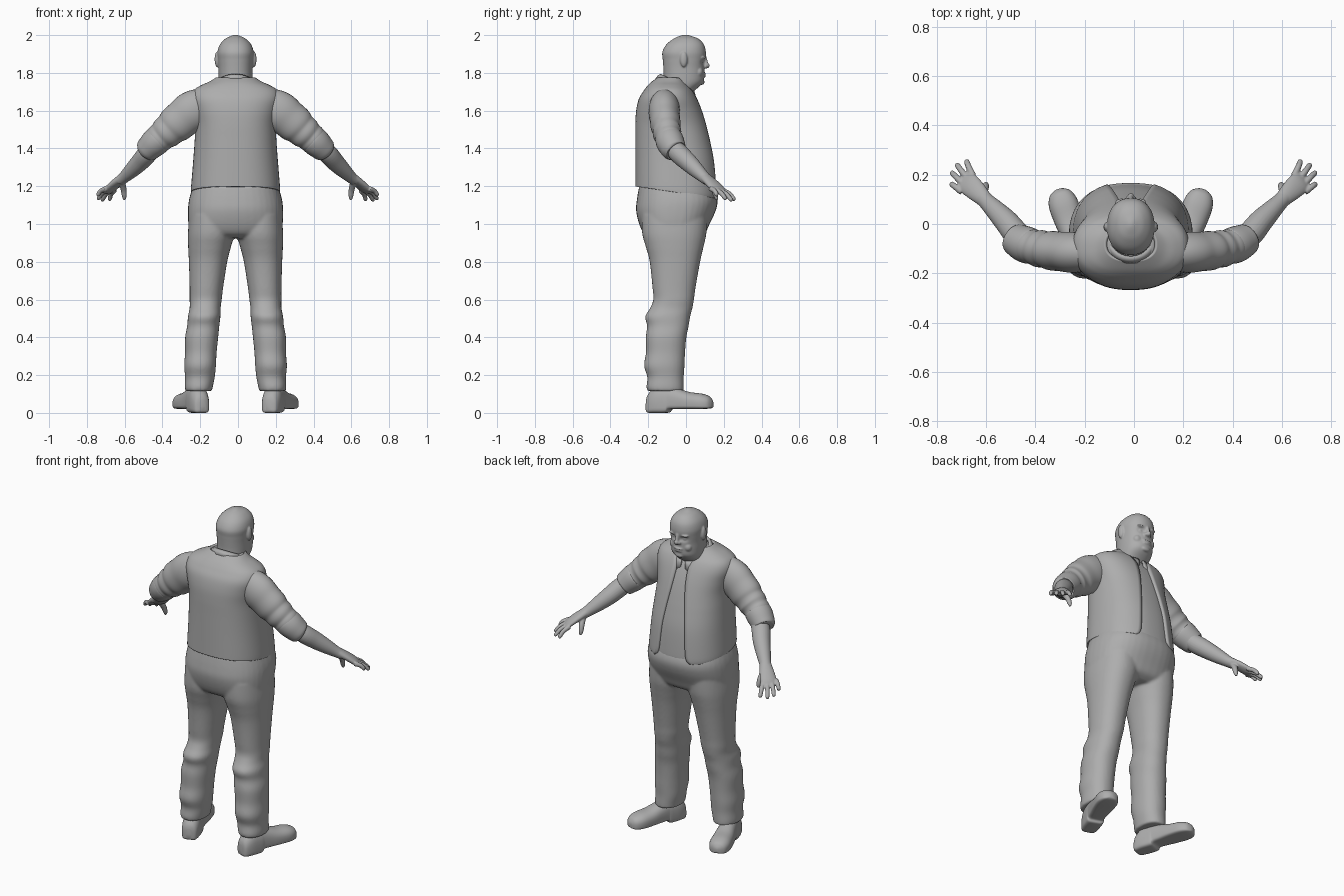
import bpy, bmesh, math
from mathutils import Vector

X0 = -0.013          # body centre line
grey = bpy.data.materials.new("clay grey")
grey.diffuse_color = (0.42, 0.42, 0.42, 1)


def smooth_rows(rows, n=5):
    """Catmull-Rom interpolation of tuples."""
    out = []
    for i in range(len(rows) - 1):
        p0, p1, p2, p3 = rows[max(i - 1, 0)], rows[i], rows[i + 1], rows[min(i + 2, len(rows) - 1)]
        for k in range(n):
            t = k / n
            out.append(tuple(0.5 * (2 * b + (c - a) * t + (2 * a - 5 * b + 4 * c - d) * t * t
                       + (3 * b - a - 3 * c + d) * t ** 3) for a, b, c, d in zip(p0, p1, p2, p3)))
    out.append(tuple(rows[-1]))
    return out


def sup(v, n):
    return math.copysign(abs(v) ** (2 / n), v)


def slab_rings(rows, n=2.3, seg=40, sub=5):
    """Horizontal rings from rows of (z, x0, x1, y0, y1)."""
    rings = []
    for z, x0, x1, y0, y1 in smooth_rows(rows, sub):
        rings.append([Vector(((x0 + x1) / 2 + (x1 - x0) / 2 * sup(math.sin(a), n),
                              (y0 + y1) / 2 + (y1 - y0) / 2 * sup(math.cos(a), n), z))
                      for a in (2 * math.pi * k / seg for k in range(seg))])
    return rings


def tube_rings(rows, side, seg=24, sub=5):
    """Rings square to a path of (x, y, z, radius along side, other radius)."""
    rows = smooth_rows(rows, sub)
    pts = [Vector(r[:3]) for r in rows]
    rings = []
    for i, r in enumerate(rows):
        t = (pts[min(i + 1, len(pts) - 1)] - pts[max(i - 1, 0)]).normalized()
        s = Vector(side)
        s = (s - t * s.dot(t)).normalized()
        b = t.cross(s)
        rings.append([pts[i] + s * r[3] * math.cos(a) + b * r[4] * math.sin(a)
                      for a in (2 * math.pi * k / seg for k in range(seg))])
    return rings


def ball(c, r, seg=20):
    rings = []
    for i in range(13):
        a = math.pi * (0.02 + 0.96 * i / 12)
        w = math.sin(a)
        rings.append([Vector((c[0] + r[0] * w * math.cos(b), c[1] + r[1] * w * math.sin(b),
                              c[2] - r[2] * math.cos(a)))
                      for b in (2 * math.pi * k / seg for k in range(seg))])
    return rings


def build(name, parts, loop=True, caps=True, mirror=False, voxel=0, relax=3, thick=0, x=X0):
    """Skin each list of rings, then add the modifiers asked for."""
    bm = bmesh.new()
    for rings in parts:
        vs = [[bm.verts.new(p) for p in ring] for ring in rings]
        m = len(vs[0])
        for a, b in zip(vs, vs[1:]):
            for k in range(m if loop else m - 1):
                j = (k + 1) % m
                bm.faces.new((a[k], a[j], b[j], b[k]))
        if caps:
            bm.faces.new(vs[0][::-1])
            bm.faces.new(vs[-1])
    bmesh.ops.recalc_face_normals(bm, faces=bm.faces)
    me = bpy.data.meshes.new(name)
    bm.to_mesh(me)
    bm.free()
    me.materials.append(grey)
    ob = bpy.data.objects.new(name, me)
    bpy.context.collection.objects.link(ob)
    ob.location.x = x
    bpy.ops.object.select_all(action='DESELECT')
    ob.select_set(True)
    bpy.context.view_layer.objects.active = ob
    bpy.ops.object.shade_smooth_by_angle(angle=math.radians(45))
    if mirror:
        ob.modifiers.new("mirror", 'MIRROR').use_mirror_merge = False
    if thick:
        s = ob.modifiers.new("thickness", 'SOLIDIFY')
        s.thickness, s.offset = thick, 0
    if voxel:
        r = ob.modifiers.new("blend", 'REMESH')
        r.mode, r.voxel_size, r.use_smooth_shade = 'VOXEL', voxel, True
        s = ob.modifiers.new("relax", 'SMOOTH')
        s.factor, s.iterations = 0.5, relax
    return ob


# Head with brow, nose, mouth and ears
skull = slab_rings([(z, -w, w, a, b) for z, w, a, b in (
    (1.66, .08, -.12, -.01), (1.71, .085, -.122, .05), (1.75, .088, -.12, .09),
    (1.79, .09, -.118, .097), (1.83, .091, -.12, .098), (1.87, .094, -.123, .103),
    (1.91, .096, -.125, .105), (1.95, .083, -.104, .095), (1.98, .055, -.067, .067),
    (1.995, .025, -.035, .03), (2.002, .006, -.012, .006))], 2.2, 64, 6)
for ring in skull:
    for p in ring:      # eye sockets
        if p.y > 0:
            d = ((abs(p.x) - .034) / .02) ** 2 + ((p.z - 1.858) / .014) ** 2
            p.y -= .014 * math.exp(-d)
head = [skull, ball((0, .105, 1.838), (.015, .021, .015)),
        tube_rings([(0, .098, 1.885, .009, .01), (0, .103, 1.86, .010, .012), (0, .108, 1.838, .012, .013)], (1, 0, 0)),
        ball((0, .094, 1.796), (.030, .012, .006)), ball((0, .092, 1.782), (.027, .012, .007)),
        ball((0, .085, 1.752), (.028, .013, .015))]
for s in (-1, 1):
    head += [ball((s * .038, .088, 1.880), (.026, .016, .008)), ball((s * .034, .077, 1.858), (.015, .013, .011)),
             ball((s * .014, .102, 1.834), (.009, .010, .009)), ball((s * .045, .068, 1.805), (.026, .022, .026)),
             ball((s * .098, -.012, 1.872), (.013, .020, .041))]
build("head", head, voxel=.0045, relax=3)

# Waistcoat and shirt body share one profile: z, half width, back, front, half gap
BODY = [(1.20, .236, -.268, .170, .115), (1.23, .235, -.268, .171, .092), (1.35, .224, -.268, .157, .078),
        (1.45, .216, -.268, .130, .062), (1.53, .214, -.268, .108, .050), (1.60, .225, -.264, .085, .042),
        (1.66, .237, -.250, .060, .040), (1.70, .226, -.226, .037, .052), (1.725, .190, -.207, .015, .068),
        (1.745, .145, -.187, .000, .078), (1.768, .108, -.155, -.010, .085)]


def body_rings(inset, front, gap, n=2.4, seg=64):
    rings = []
    for z, w, y0, y1, g in smooth_rows(BODY):
        w, y0, y1 = w - inset, y0 + inset, y1 - front
        a0 = math.asin(min(.95, (g / w) ** (n / 2))) if gap else 0
        ring = []
        for k in range(seg):
            a = a0 + (2 * math.pi - 2 * a0) * k / (seg - 1 if gap else seg)
            y = (y0 + y1) / 2 + (y1 - y0) / 2 * sup(math.cos(a), n)
            drop = .15 * (y + .268) * max(0, min(1, (1.45 - z) / .25))   # hem falls to the front
            ring.append(Vector((w * sup(math.sin(a), n), y, z - drop)))
        rings.append(ring)
    return rings


build("waistcoat", [body_rings(.009, .009, True)], loop=False, caps=False, thick=.018)
build("shirt_body", [body_rings(.018, .012, False)])

# Shirt collar, tilted forward, with two points
lower, mid, upper = [], [], []
for k in range(48):
    a = math.radians(8) + math.radians(344) * k / 47
    s, c = math.sin(a), math.cos(a)
    tip = math.exp(-((min(a, 2 * math.pi - a) - .5) / .25) ** 2)
    for ring, rx, ry, cy, z, dip in ((lower, .112, .102, -.055, 1.715, .030),
                                     (mid, .100, .095, -.050, 1.735, .010), (upper, .090, .086, -.045, 1.745, 0)):
        y = cy + ry * c
        ring.append(Vector((rx * s, y + tip * dip * .5, z - .52 * (y - cy) - tip * dip)))
build("shirt_collar", [[lower, mid, upper]], loop=False, caps=False, thick=.010)

# Rolled sleeves with soft folds
build("sleeve", [tube_rings([
    (.15, -.115, 1.64, .070, .085), (.20, -.115, 1.615, .080, .102), (.24, -.115, 1.590, .083, .107),
    (.28, -.112, 1.558, .080, .102), (.32, -.108, 1.525, .080, .099), (.345, -.104, 1.503, .073, .089),
    (.37, -.100, 1.482, .076, .086), (.39, -.095, 1.465, .069, .078), (.41, -.090, 1.448, .071, .076),
    (.44, -.080, 1.420, .060, .062)], (0, 1, 0), 32)], mirror=True)
build("sleeve_cuff", [tube_rings([
    (.400, -.092, 1.456, .066, .068), (.407, -.090, 1.450, .073, .075), (.43, -.082, 1.429, .074, .075),
    (.455, -.070, 1.405, .069, .069), (.472, -.060, 1.388, .063, .063), (.476, -.057, 1.384, .052, .052)],
    (0, 1, 0), 32)], mirror=True)

# Forearms and hands
SIDE = (-.5, .85, -.1)
arm = [tube_rings([(.43, -.075, 1.42, .045, .045), (.475, -.04, 1.375, .052, .052), (.515, .008, 1.33, .049, .049),
                   (.56, .055, 1.285, .041, .041), (.595, .09, 1.252, .034, .032), (.62, .115, 1.23, .033, .027)], SIDE),
       tube_rings([(.595, .09, 1.255, .030, .026), (.64, .135, 1.218, .042, .022),
                   (.672, .165, 1.188, .046, .019), (.69, .182, 1.170, .040, .011)], SIDE),
       tube_rings([(.615, .115, 1.228, .018, .018), (.604, .145, 1.185, .016, .016),
                   (.600, .158, 1.150, .013, .013), (.600, .163, 1.128, .007, .007)], (1, 0, 0), 14)]
first, last = Vector((.652, .196, 1.178)), Vector((.697, .130, 1.187))
TIPS = ((.680, .260, 1.127), (.720, .245, 1.124), (.742, .213, 1.132), (.744, .166, 1.152))
for i, tip in enumerate(TIPS):
    k, t = first.lerp(last, i / 3), Vector(tip)
    m = k.lerp(t, .5) + Vector((.003, .003, .006))
    arm.append(tube_rings([(*k, .014, .014), (*m, .0125, .0125), (*k.lerp(t, .9), .011, .011), (*t, .006, .006)],
                          SIDE, 14))
build("forearm_and_hand", [[*r] for r in arm], mirror=True, voxel=.004, relax=3, x=-.002)

# Trousers: pelvis plus two legs blended together
pelvis = slab_rings([(z, -w, w, a, b) for z, w, a, b in (
    (.925, .20, -.18, .06), (.95, .238, -.222, .10), (1.0, .250, -.248, .125), (1.07, .252, -.264, .157),
    (1.13, .246, -.260, .167), (1.20, .226, -.248, .145))], 2.4)
leg = slab_rings([
    (.115, .125, .266, -.205, -.013), (.14, .120, .269, -.209, -.012), (.19, .110, .267, -.205, -.012),
    (.25, .104, .272, -.222, -.008), (.32, .100, .267, -.212, -.005), (.40, .092, .267, -.213, .002),
    (.46, .086, .256, -.206, .014), (.51, .080, .252, -.216, .022), (.555, .079, .243, -.190, .034),
    (.60, .073, .243, -.173, .042), (.66, .066, .243, -.177, .050), (.80, .044, .247, -.192, .075),
    (.88, .024, .251, -.213, .093), (.95, .006, .252, -.232, .108), (1.05, .004, .245, -.235, .115)], 2.2)
build("trousers", [pelvis, leg], mirror=True, voxel=.008, relax=5)

# Shoes, toes turned out: position along foot, half width, top, bottom
heel, toe = Vector((.175, -.207, 0)), Vector((.295, .142, 0))
along = (toe - heel).normalized()
across = Vector((along.y, -along.x, 0))
shoe = []
for s, w, top, low in smooth_rows([
        (0, .018, .07, .012), (.03, .040, .10, .001), (.14, .051, .14, 0), (.28, .052, .145, 0), (.33, .051, .145, .004),
        (.36, .050, .142, .018), (.48, .053, .128, .020), (.65, .059, .110, .021), (.83, .060, .102, .021),
        (.94, .046, .088, .023), (.985, .025, .070, .028), (1, .008, .056, .036)], 4):
    ring = []
    for k in range(32):
        a = 2 * math.pi * k / 32
        c, v = math.cos(a), math.sin(a)
        n = 2.3 if v > 0 else 5
        mid_z = low + .4 * (top - low)
        h = (top - mid_z) if v > 0 else (mid_z - low)
        p = heel.lerp(toe, s) + across * w * sup(c, n)
        p.z = max(0, mid_z + h * sup(v, n))
        ring.append(p)
    shoe.append(ring)
build("shoe", [shoe], mirror=True)
